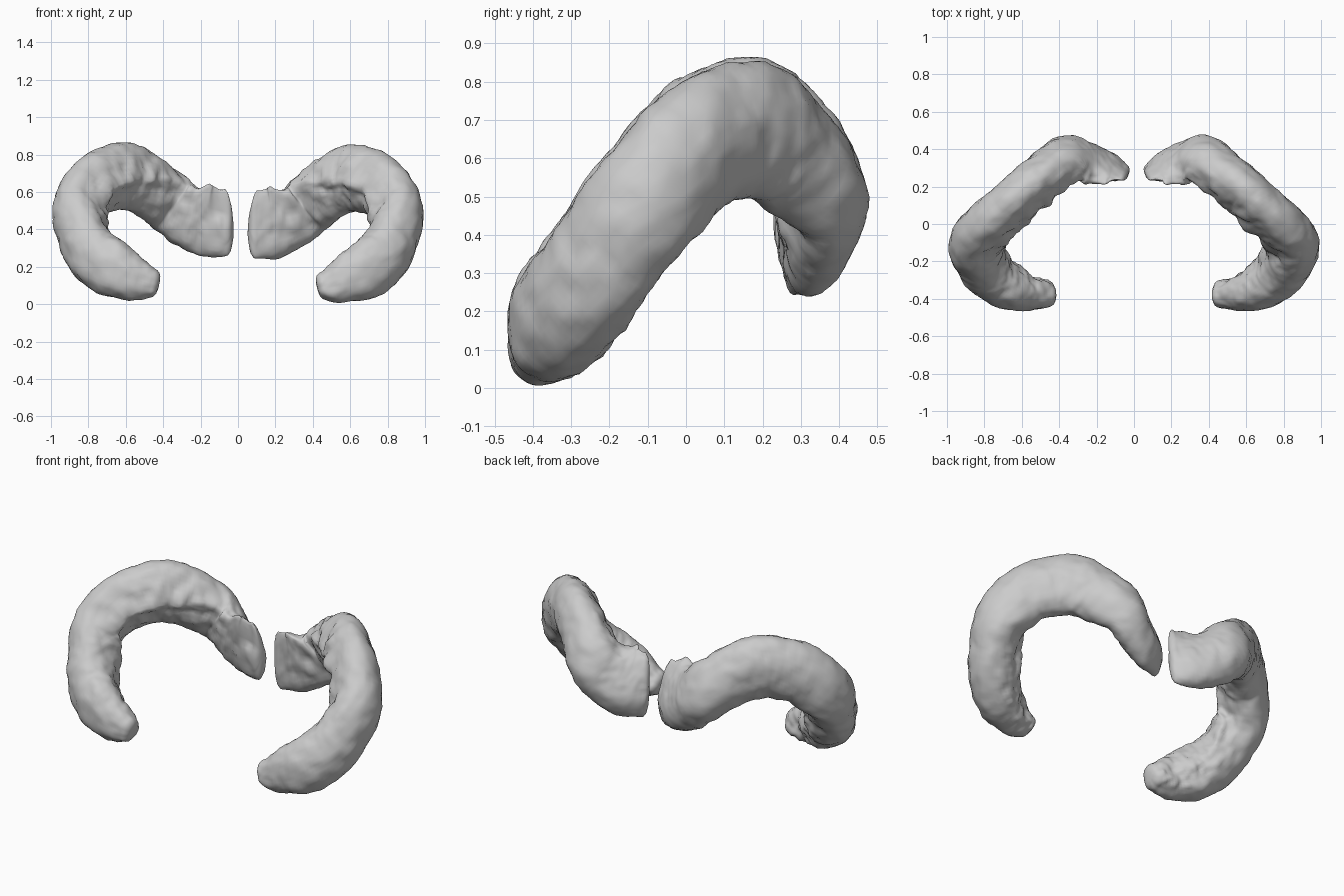
import bpy, bmesh
from mathutils import Vector, noise

cube = bpy.data.objects.get("Cube")
if cube:
    bpy.data.objects.remove(cube, do_unlink=True)

grey = bpy.data.materials.new("light_grey")
grey.use_nodes = True
colour = (0.6, 0.6, 0.6, 1)
grey.diffuse_color = colour
grey.node_tree.nodes["Principled BSDF"].inputs["Base Color"].default_value = colour

# Centre line of one arch, front tip to back tip: x, y, z, half width, half height
STATIONS = [
    (.45, -.375, .095, .07, .075), (.56, -.37, .125, .095, .12),
    (.67, -.335, .18, .125, .155), (.765, -.265, .255, .14, .155),
    (.82, -.185, .365, .143, .152), (.84, -.1, .49, .147, .16),
    (.77, 0, .613, .135, .17), (.66, .10, .665, .13, .178),
    (.58, .175, .668, .13, .18), (.49, .25, .63, .13, .175),
    (.375, .345, .54, .128, .172), (.27, .335, .465, .11, .18),
    (.17, .31, .425, .085, .185), (.085, .275, .42, .045, .17),
]
# Sections, outer side first: boxy front tip, crested middle with an
# overhanging inner lip, and wedge-shaped back tip with the lip on top
FRONT = [(1, -.1), (.9, .45), (.55, .85), (.1, 1), (-.4, .9), (-.8, .5),
         (-1, 0), (-.98, -.4), (-.8, -.75), (-.3, -.97), (.35, -.97), (.88, -.65)]
MIDDLE = [(1, -.1), (.94, .4), (.62, .82), (.15, 1), (-.35, .85), (-.73, .45),
          (-1, -.08), (-.78, -.32), (-.55, -.68), (-.1, -.95), (.4, -.95), (.82, -.6)]
BACK = [(1, -.4), (.82, 0), (.5, .32), (.15, .6), (-.25, .83), (-.65, 1),
        (-1, 1.08), (-.95, .45), (-.8, -.2), (-.55, -.75), (0, -1), (.65, -.85)]


def spline(points, closed, steps):
    """Sample a smooth curve through points."""
    pts = [Vector(p) for p in points]
    n = len(pts)

    def at(i):
        return pts[i % n] if closed else pts[min(max(i, 0), n - 1)]
    out = []
    for i in range(n if closed else n - 1):
        p, q, r, s = (at(i + k) for k in (-1, 0, 1, 2))
        for j in range(steps):
            t = j / steps
            out.append((q * 2 + (r - p) * t + (p * 2 - q * 5 + r * 4 - s) * t * t
                        + (q * 3 - p - r * 3 + s) * t ** 3) * .5)
    return out if closed else out + [pts[-1]]


def ramp(value):
    return min(max(value, 0), 1)


def make_arch(name, side, shift, reach, seed):
    centres = spline([s[:3] for s in STATIONS], False, 9)
    sizes = spline([s[3:] for s in STATIONS], False, 9)
    front, middle, back = (spline(s, True, 4) for s in (FRONT, MIDDLE, BACK))
    last = len(centres) - 1
    # The back tip may reach further towards the middle
    for i, c in enumerate(centres):
        c += Vector(shift)
        c.x -= reach * (i / last) ** 4
    offset = Vector((seed, seed, seed))
    rings = []
    for i, (c, size) in enumerate(zip(centres, sizes)):
        tangent = (centres[min(i + 2, last)] - centres[max(i - 2, 0)]).normalized()
        out = tangent.cross(Vector((0, 0, 1))).normalized()
        up = out.cross(tangent)
        to_front = ramp((.3 - i / last) / .2)
        to_back = ramp((i / last - .64) / .25)
        ring = []
        for f, m, b in zip(front, middle, back):
            s = m.lerp(f, to_front).lerp(b, to_back)
            p = c + out * s.x * size.x + up * s.y * size.y
            # Gentle lumps, with a rougher inner edge
            rough = .008 + .012 * max(0, -s.x)
            lump = noise.noise(p * 13 + offset) + .6 * noise.noise(p * 30 + offset)
            ring.append(p + (p - c).normalized() * lump * rough)
        rings.append((c, tangent, ring))

    # Rounded ends
    def cap(entry, way):
        c, tangent, ring = entry
        return [[c + (p - c) * k + tangent * way * d for p in ring]
                for k, d in ((.88, .014), (.62, .024), (.3, .028))]
    loops = cap(rings[0], -1)[::-1] + [r[2] for r in rings] + cap(rings[-1], 1)

    # Skin the rings on the chosen side
    bm = bmesh.new()
    loops = [[bm.verts.new((p.x * side, p.y, p.z)) for p in ring] for ring in loops]
    count = len(middle)
    for one, two in zip(loops, loops[1:]):
        for j in range(count):
            k = (j + 1) % count
            bm.faces.new((one[j], one[k], two[k], two[j]))
    bm.faces.new(loops[0])
    bm.faces.new(loops[-1])
    bmesh.ops.recalc_face_normals(bm, faces=bm.faces)
    mesh = bpy.data.meshes.new(name)
    bm.to_mesh(mesh)
    bm.free()
    mesh.materials.append(grey)
    mesh.shade_smooth()
    obj = bpy.data.objects.new(name, mesh)
    bpy.context.collection.objects.link(obj)


make_arch("left_arch", 1, (0, 0, 0), 0, 3.7)
make_arch("right_arch", -1, (0, 0, .012), .03, 8.2)
